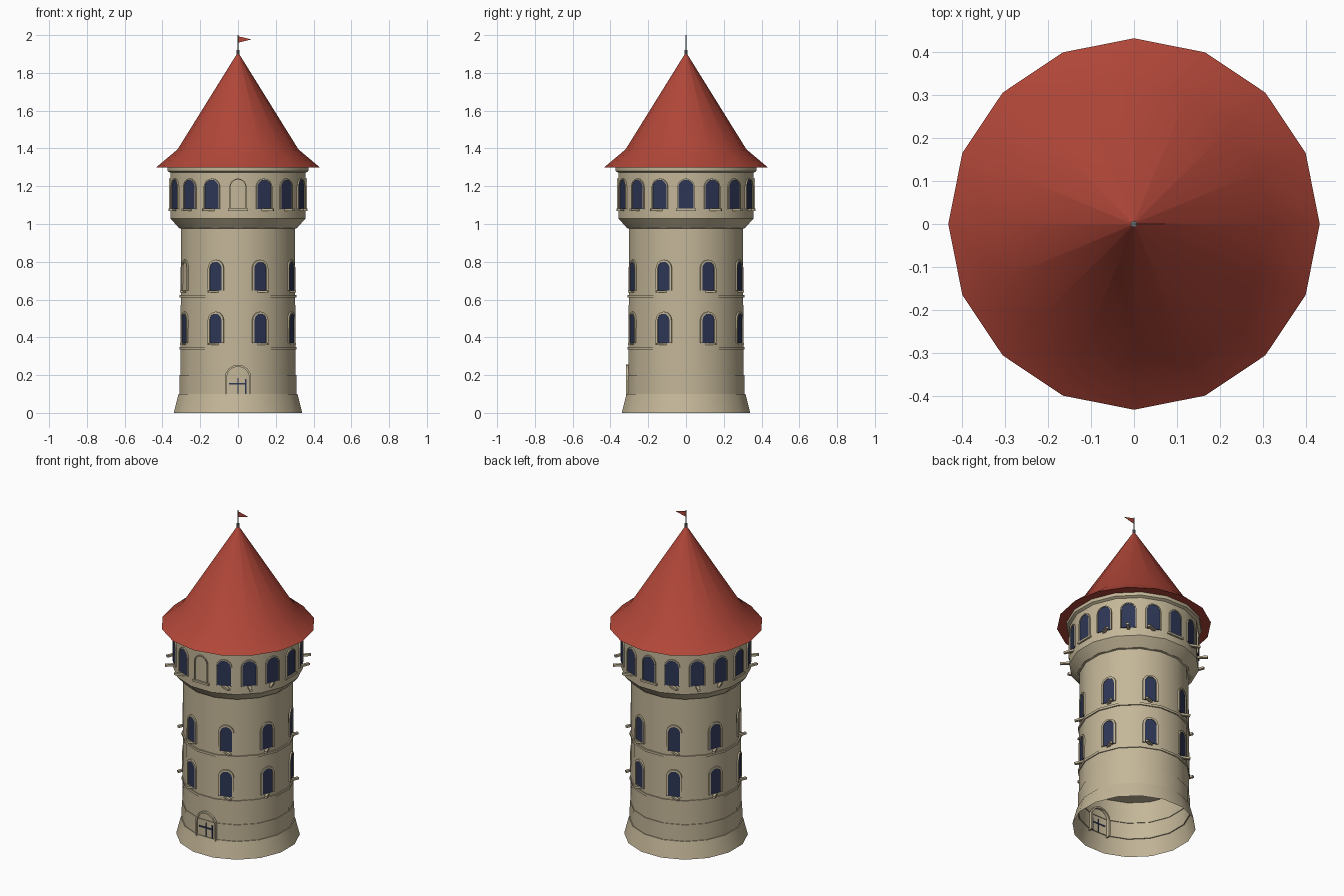
import bpy, bmesh
from math import sin, cos, pi, radians
from mathutils import Matrix, Vector

cube = bpy.data.objects.get("Cube")
if cube:
    bpy.data.objects.remove(cube, do_unlink=True)

SIDES = 16
STEP = 2 * pi / SIDES


def material(name, rgb, rough=0.8):
    m = bpy.data.materials.new(name)
    m.use_nodes = True
    m.diffuse_color = (*rgb, 1)
    b = m.node_tree.nodes["Principled BSDF"]
    b.inputs["Base Color"].default_value = (*rgb, 1)
    b.inputs["Roughness"].default_value = rough
    return m


STONE = material("warm_stone", (0.55, 0.47, 0.315))
TILE = material("red_roof", (0.44, 0.062, 0.04))
GLASS = material("dark_blue_glass", (0.027, 0.037, 0.09))
METAL = material("grey_metal", (0.2, 0.2, 0.2))


def finish(name, bm, mat, smooth=False, recalc=True):
    if recalc:
        bmesh.ops.recalc_face_normals(bm, faces=bm.faces)
    me = bpy.data.meshes.new(name)
    bm.to_mesh(me)
    bm.free()
    me.materials.append(mat)
    ob = bpy.data.objects.new(name, me)
    bpy.context.collection.objects.link(ob)
    if smooth:
        bpy.ops.object.select_all(action="DESELECT")
        ob.select_set(True)
        bpy.context.view_layer.objects.active = ob
        bpy.ops.object.shade_smooth_by_angle(angle=radians(30))
    return ob


def lathe(name, profile, mat, sides=SIDES, flat_front=True, smooth=True, caps=False):
    """Turn (radius, z) pairs; flat_front puts a face centre, not a corner, on each axis."""
    bm = bmesh.new()
    turn = pi / sides if flat_front else 0
    grow = 1 / cos(pi / sides) if flat_front else 1
    rings = []
    for r, z in profile:
        rings.append([bm.verts.new((r * grow * cos(turn + 2 * pi * i / sides),
                                    r * grow * sin(turn + 2 * pi * i / sides), z))
                      for i in range(sides)])
    for a, b in zip(rings, rings[1:]):
        for i in range(sides):
            j = (i + 1) % sides
            bm.faces.new((a[i], a[j], b[j], b[i]))
    if caps:
        bm.faces.new(rings[0][::-1])
        bm.faces.new(rings[-1])
    return finish(name, bm, mat, smooth, recalc=caps)


def arch(half, z0, z1, n=8):
    """Outline of a round-headed opening as (x, z) pairs."""
    spring = z1 - half
    head = [(half * cos(pi * i / n), spring + half * sin(pi * i / n)) for i in range(n + 1)]
    return [(half, z0)] + head + [(-half, z0)]


def extrude_back(bm, faces, depth, angle):
    out = bmesh.ops.extrude_face_region(bm, geom=faces)["geom"]
    moved = [v for v in out if isinstance(v, bmesh.types.BMVert)]
    bmesh.ops.translate(bm, vec=(0, depth, 0), verts=moved)
    verts = {v for f in faces if f.is_valid for v in f.verts} | set(moved)
    bmesh.ops.rotate(bm, cent=(0, 0, 0), matrix=Matrix.Rotation(angle, 3, "Z"), verts=list(verts))


def add_pane(bm, outline, r, angle):
    face = bm.faces.new([bm.verts.new((x, -r, z)) for x, z in outline])
    extrude_back(bm, [face], 0.008, angle)


def add_frame(bm, outer, inner, r, angle, depth=0.02):
    o = [bm.verts.new((x, -r, z)) for x, z in outer]
    i = [bm.verts.new((x, -r, z)) for x, z in inner]
    faces = [bm.faces.new((o[k], o[k + 1], i[k + 1], i[k])) for k in range(len(o) - 1)]
    extrude_back(bm, faces, depth, angle)


def add_box(bm, centre, size, turn=0):
    m = (Matrix.Translation(Vector(centre)) @ Matrix.Rotation(turn, 4, "Z")
         @ Matrix.Diagonal((*size, 1)))
    bmesh.ops.create_cube(bm, size=1, matrix=m)


# Tower body: flared plinth, shaft, corbel, gallery and cornice
lathe("plinth", [(0.34, 0), (0.315, 0.1), (0.309, 0.1)], STONE)
lathe("shaft", [(0.31, 0.1), (0.309, 0.2), (0.305, 0.2), (0.301, 0.975)], STONE)
lathe("corbel", [(0.299, 0.975), (0.312, 0.978), (0.358, 1.03)], STONE)
lathe("gallery", [(0.358, 1.03), (0.358, 1.28)], STONE)
lathe("cornice", [(0.358, 1.272), (0.373, 1.28), (0.373, 1.3)], STONE)
lathe("inner_floor", [(0.304, 0.33), (0.304, 0.335)], STONE, caps=True)
for label, z in (("lower", 0.335), ("upper", 0.61)):
    lathe(label + "_string_course",
          [(0.3, z), (0.31, z), (0.31, z + 0.014), (0.3, z + 0.014)], STONE)


# Windows: one row at a time, each with panes, arched frames and sills
def window_row(name, angles, r, half, z0, z1, border, sill, blind):
    panes, frames, sills = bmesh.new(), bmesh.new(), bmesh.new()
    for k, a in enumerate(angles):
        if k != blind:
            add_pane(panes, arch(half, z0, z1), r + 0.004, a)
        add_frame(frames, arch(half + border, z0, z1 + border), arch(half, z0, z1), r + 0.008, a)
        # sills turn against the wall, so the diagonal ones stick out
        add_box(sills, ((r + 0.003) * sin(a), -(r + 0.003) * cos(a), z0 - 0.005),
                (sill, 0.016, 0.012), -a)
    finish(name + "_panes", panes, GLASS)
    finish(name + "_frames", frames, STONE)
    finish(name + "_sills", sills, STONE)


shaft_angles = [STEP * (2 * k + 1) for k in range(8)]
gallery_angles = [STEP * k for k in range(SIDES)]
window_row("lower_window", shaft_angles, 0.304, 0.034, 0.37, 0.525, 0.011, 0.09, None)
window_row("upper_window", shaft_angles, 0.302, 0.034, 0.648, 0.8, 0.011, 0.09, 6)
window_row("gallery_window", gallery_angles, 0.358, 0.04, 1.08, 1.235, 0.006, 0.108, 0)

# Door: arched stone surround with iron fittings
bm = bmesh.new()
add_frame(bm, arch(0.07, 0.09, 0.255), arch(0.06, 0.09, 0.245), 0.318, 0, 0.03)
finish("door_frame", bm, STONE)
bm = bmesh.new()
add_box(bm, (-0.005, -0.311, 0.155), (0.085, 0.008, 0.008))
add_box(bm, (0, -0.311, 0.143), (0.005, 0.008, 0.085))
add_box(bm, (0.042, -0.311, 0.14), (0.008, 0.008, 0.08))
finish("door_fittings", bm, GLASS)

# Roof: steep cone with flared eaves and a flat underside
lathe("roof", [(0.433, 1.3), (0.32, 1.395), (0.006, 1.9)], TILE, flat_front=False)
lathe("roof_underside", [(0.35, 1.3), (0.433, 1.3)], TILE, flat_front=False)

# Finial, pole and pennant
lathe("finial", [(0.008, 1.87), (0.007, 1.92)], METAL, sides=8, caps=True)
lathe("flag_pole", [(0.003, 1.9), (0.003, 2.0)], METAL, sides=8, caps=True)
bm = bmesh.new()
tri = bm.faces.new([bm.verts.new((x, -0.001, z))
                    for x, z in ((0, 1.96), (0.072, 1.977), (0, 1.994))])
extrude_back(bm, [tri], 0.002, 0)
finish("pennant", bm, TILE)
